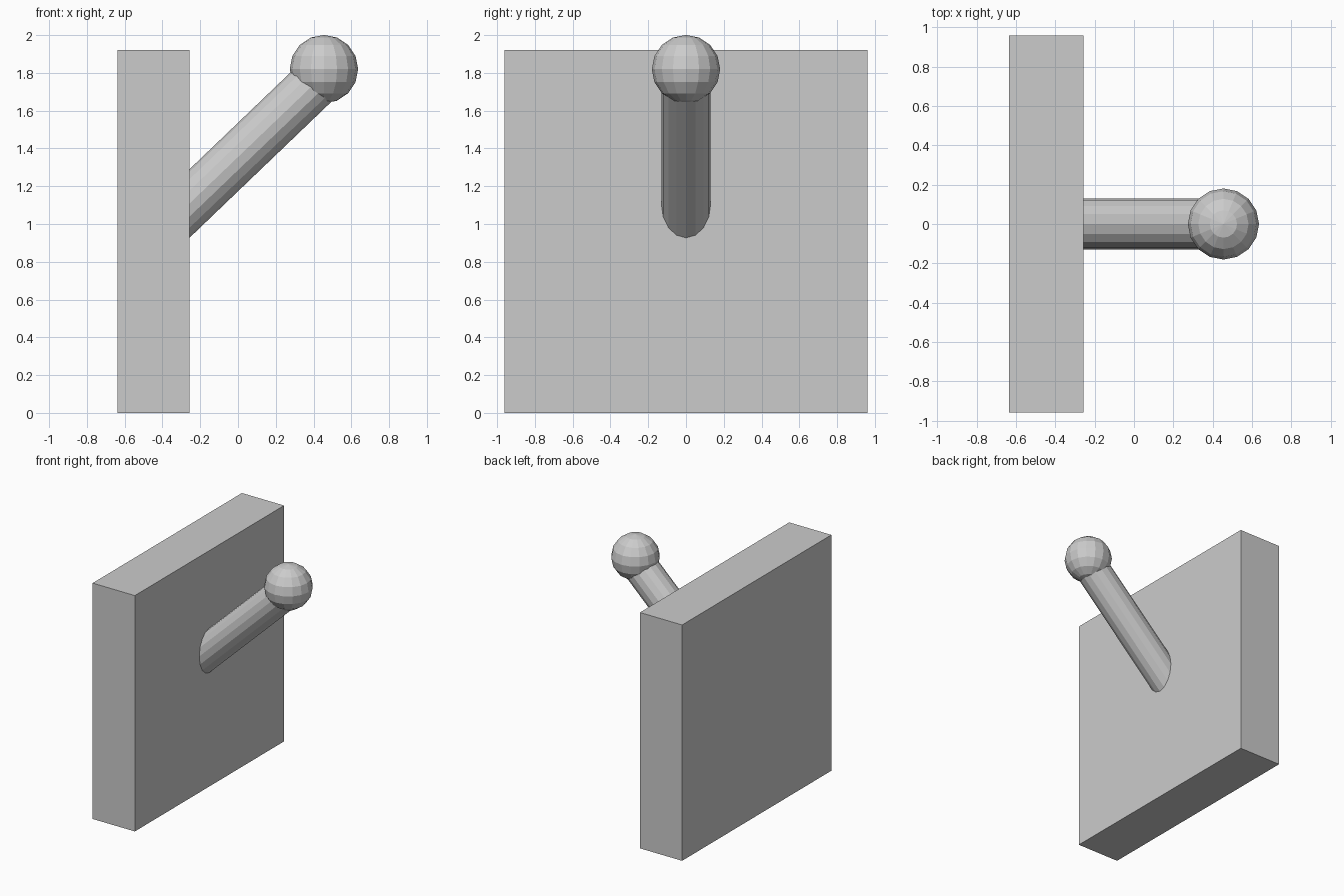
import bpy
from mathutils import Vector

if "Cube" in bpy.data.objects:
    bpy.data.objects.remove(bpy.data.objects["Cube"])

# Square wall plate
bpy.ops.mesh.primitive_cube_add(size=1, location=(-0.447, 0, 0.96))
plate = bpy.context.object
plate.name = "wall_plate"
plate.scale = (0.38, 1.92, 1.92)

# Slanted handle rod, rooted inside the plate and ending inside the knob
start, end = Vector((-0.42, 0, 0.952)), Vector((0.45, 0, 1.786))
axis = end - start
bpy.ops.mesh.primitive_cylinder_add(vertices=16, radius=0.131, depth=axis.length,
                                    location=(start + end) / 2)
rod = bpy.context.object
rod.name = "handle_rod"
rod.rotation_euler = (0, axis.angle(Vector((0, 0, 1))), 0)

# Round knob
bpy.ops.mesh.primitive_uv_sphere_add(segments=16, ring_count=8, radius=0.181,
                                     location=(0.455, 0, 1.82))
bpy.context.object.name = "knob"
